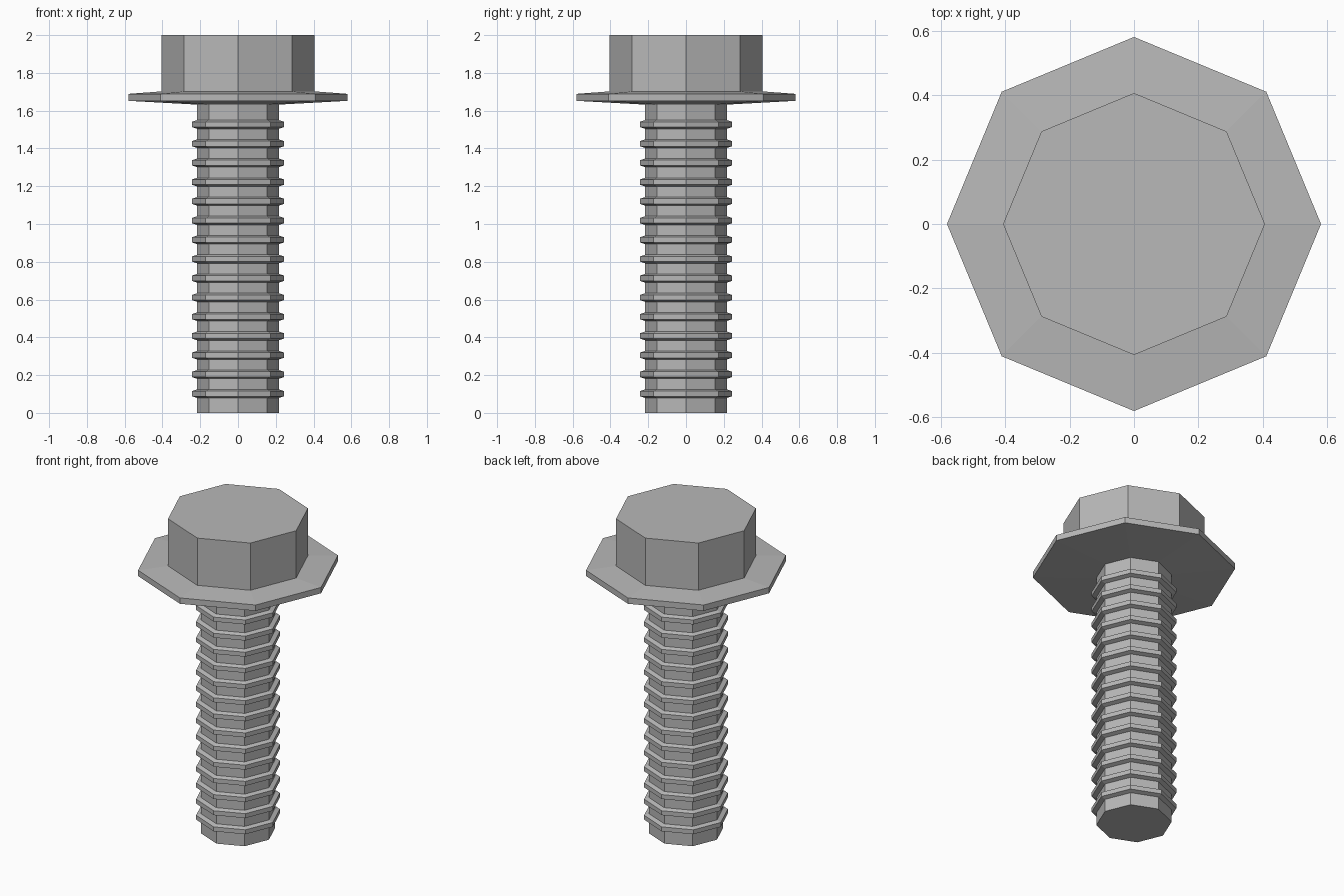
import bpy, bmesh
from math import cos, sin, pi

if "Cube" in bpy.data.objects:
    bpy.data.objects.remove(bpy.data.objects["Cube"])

SIDES = 8

# Dark grey metal shared by both parts
metal = bpy.data.materials.new("dark_metal")
metal.diffuse_color = (0.48, 0.48, 0.48, 1.0)
metal.use_nodes = True
metal.node_tree.nodes["Principled BSDF"].inputs["Base Color"].default_value = metal.diffuse_color


def lathe(name, profile):
    """Turn a bottom-to-top (radius, z) profile into a closed eight-sided solid."""
    bm = bmesh.new()
    rings = [[bm.verts.new((r * cos(2 * pi * i / SIDES), r * sin(2 * pi * i / SIDES), z))
              for i in range(SIDES)] for r, z in profile]
    for low, high in zip(rings, rings[1:]):
        for i in range(SIDES):
            j = (i + 1) % SIDES
            bm.faces.new((low[i], low[j], high[j], high[i]))
    bm.faces.new(rings[0][::-1])
    bm.faces.new(rings[-1])
    mesh = bpy.data.meshes.new(name)
    bm.to_mesh(mesh)
    bm.free()
    mesh.materials.append(metal)
    obj = bpy.data.objects.new(name, mesh)
    bpy.context.collection.objects.link(obj)
    return obj


# Threaded shank: a core with fifteen evenly spaced ridges
CORE, CREST = 0.216, 0.243
shank = [(CORE, 0.0)]
for k in range(15):
    z = 0.102 + k * 0.1018
    shank += [(CORE, z - 0.023), (CREST, z - 0.014), (CREST, z + 0.014), (CORE, z + 0.023)]
shank.append((CORE, 1.635))
lathe("threaded_shank", shank)

# Flanged head: sloped washer flange under a straight-sided head
lathe("flanged_head", [(CORE, 1.632), (0.58, 1.652), (0.58, 1.689),
                       (0.406, 1.702), (0.406, 2.0)])
